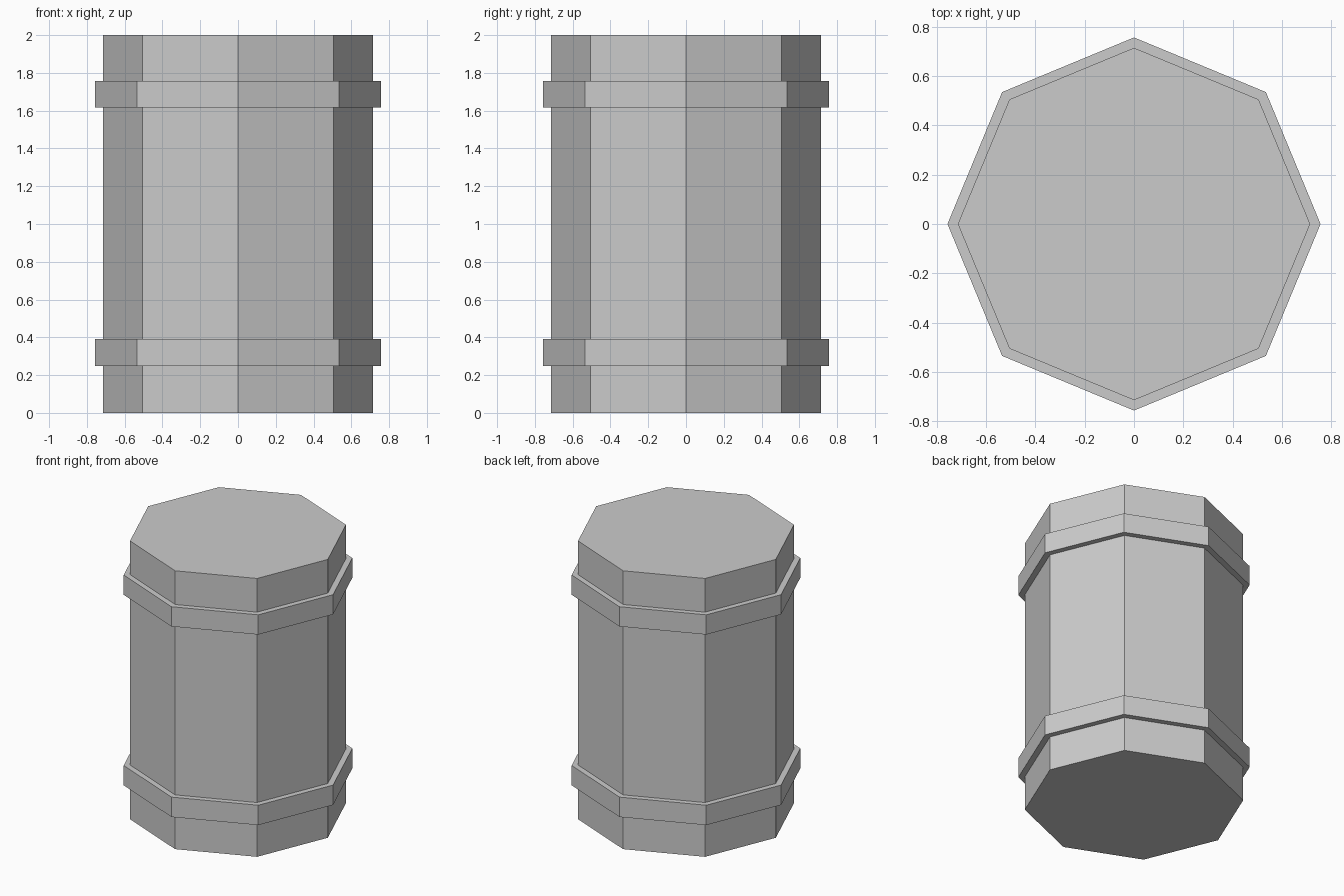
import bpy

cube = bpy.data.objects.get("Cube")
if cube:
    bpy.data.objects.remove(cube, do_unlink=True)

# Single plain grey for the whole barrel
grey = bpy.data.materials.new("plain_grey")
grey.use_nodes = True
colour = (0.6, 0.6, 0.6, 1)
grey.diffuse_color = colour
grey.node_tree.nodes["Principled BSDF"].inputs["Base Color"].default_value = colour


def octagon_prism(name, radius, bottom, top):
    """Flat-sided prism with corners on the x and y axes."""
    bpy.ops.mesh.primitive_cylinder_add(
        vertices=8, radius=radius, depth=top - bottom,
        location=(0, 0, (bottom + top) / 2))
    obj = bpy.context.object
    obj.name = name
    obj.data.materials.append(grey)
    return obj


# Barrel body
octagon_prism("barrel_body", 0.714, 0, 2)

# Raised hoops
octagon_prism("lower_hoop", 0.756, 0.247, 0.39)
octagon_prism("upper_hoop", 0.756, 1.616, 1.758)
